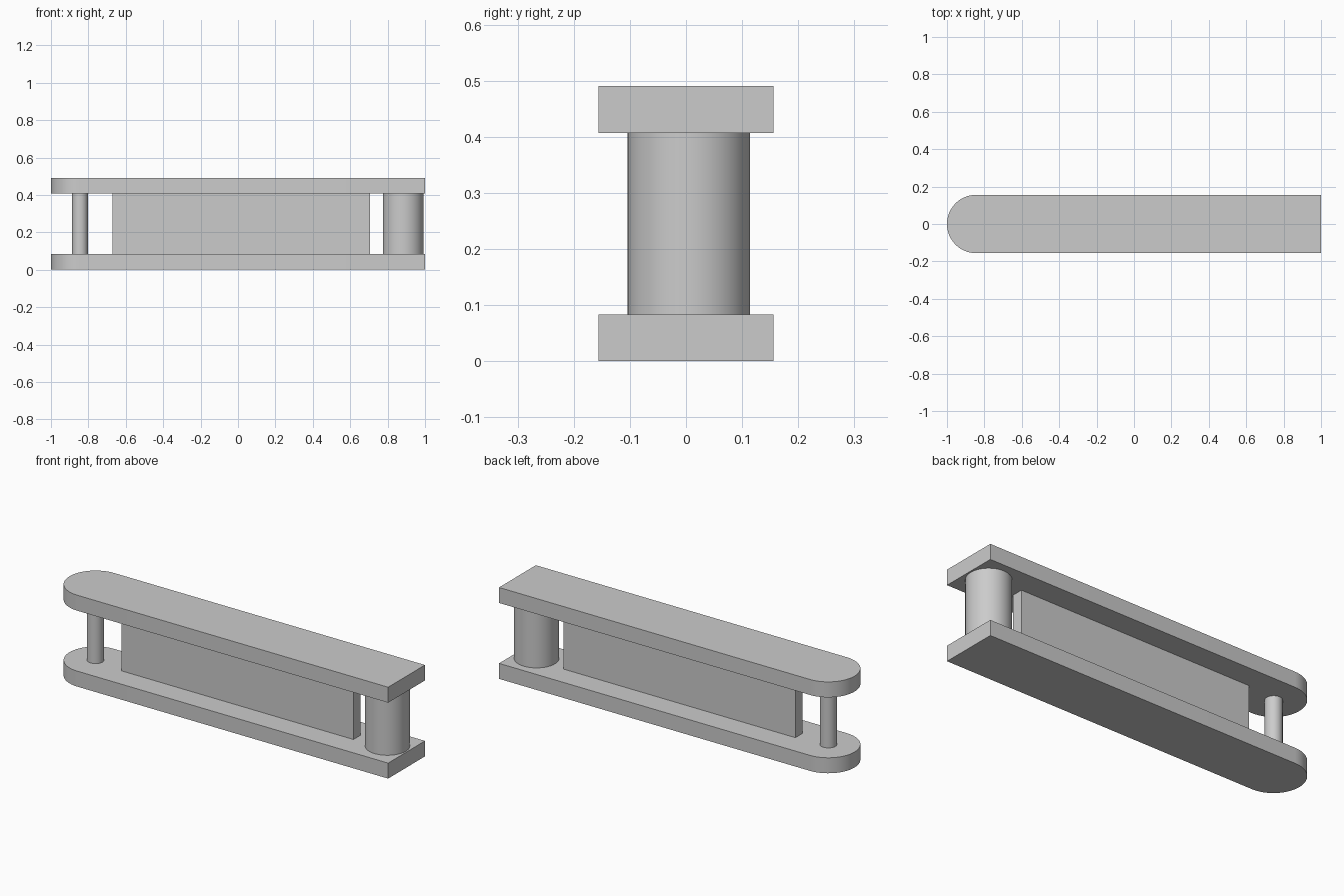
import bpy
import bmesh
from math import pi, sin, cos

cube = bpy.data.objects.get("Cube")
if cube:
    bpy.data.objects.remove(cube, do_unlink=True)

GREY = (0.6, 0.6, 0.6, 1)
mat = bpy.data.materials.new("light grey")
mat.use_nodes = True
mat.diffuse_color = GREY
mat.node_tree.nodes["Principled BSDF"].inputs["Base Color"].default_value = GREY

PLATE = 0.083           # plate thickness
HEIGHT = 0.49           # overall height
HALF = 0.156            # half width of the plates


def extrude(name, outline, z0, z1):
    """Solid prism from a counter-clockwise outline."""
    bm = bmesh.new()
    face = bm.faces.new([bm.verts.new((x, y, z0)) for x, y in outline])
    top = bmesh.ops.extrude_face_region(bm, geom=[face])["geom"]
    bmesh.ops.translate(bm, vec=(0, 0, z1 - z0),
                        verts=[v for v in top if isinstance(v, bmesh.types.BMVert)])
    bmesh.ops.recalc_face_normals(bm, faces=bm.faces)
    mesh = bpy.data.meshes.new(name)
    bm.to_mesh(mesh)
    bm.free()
    mesh.materials.append(mat)
    obj = bpy.data.objects.new(name, mesh)
    bpy.context.collection.objects.link(obj)
    bpy.ops.object.select_all(action='DESELECT')
    obj.select_set(True)
    bpy.context.view_layer.objects.active = obj
    bpy.ops.object.shade_smooth_by_angle(angle=pi / 6)
    return obj


def arc(x, y, radius, start, end, steps):
    angles = [start + (end - start) * i / steps for i in range(steps + 1)]
    return [(x + radius * cos(a), y + radius * sin(a)) for a in angles]


# Plates with one round end and one square end
plate = [(1, -HALF), (1, HALF)] + arc(HALF - 1, 0, HALF, pi / 2, 3 * pi / 2, 32)
extrude("bottom_plate", plate, 0, PLATE)
extrude("top_plate", plate, HEIGHT - PLATE, HEIGHT)

# Parts held between the plates
low, high = PLATE, HEIGHT - PLATE
web = [(-0.67, -0.03), (0.706, -0.03), (0.706, 0.03), (-0.67, 0.03)]
extrude("centre_web", web, low, high)
extrude("thick_post", arc(0.883, 0.005, 0.109, 0, 2 * pi, 64)[:-1], low, high)
extrude("thin_pin", arc(-0.845, 0, 0.042, 0, 2 * pi, 48)[:-1], low, high)
